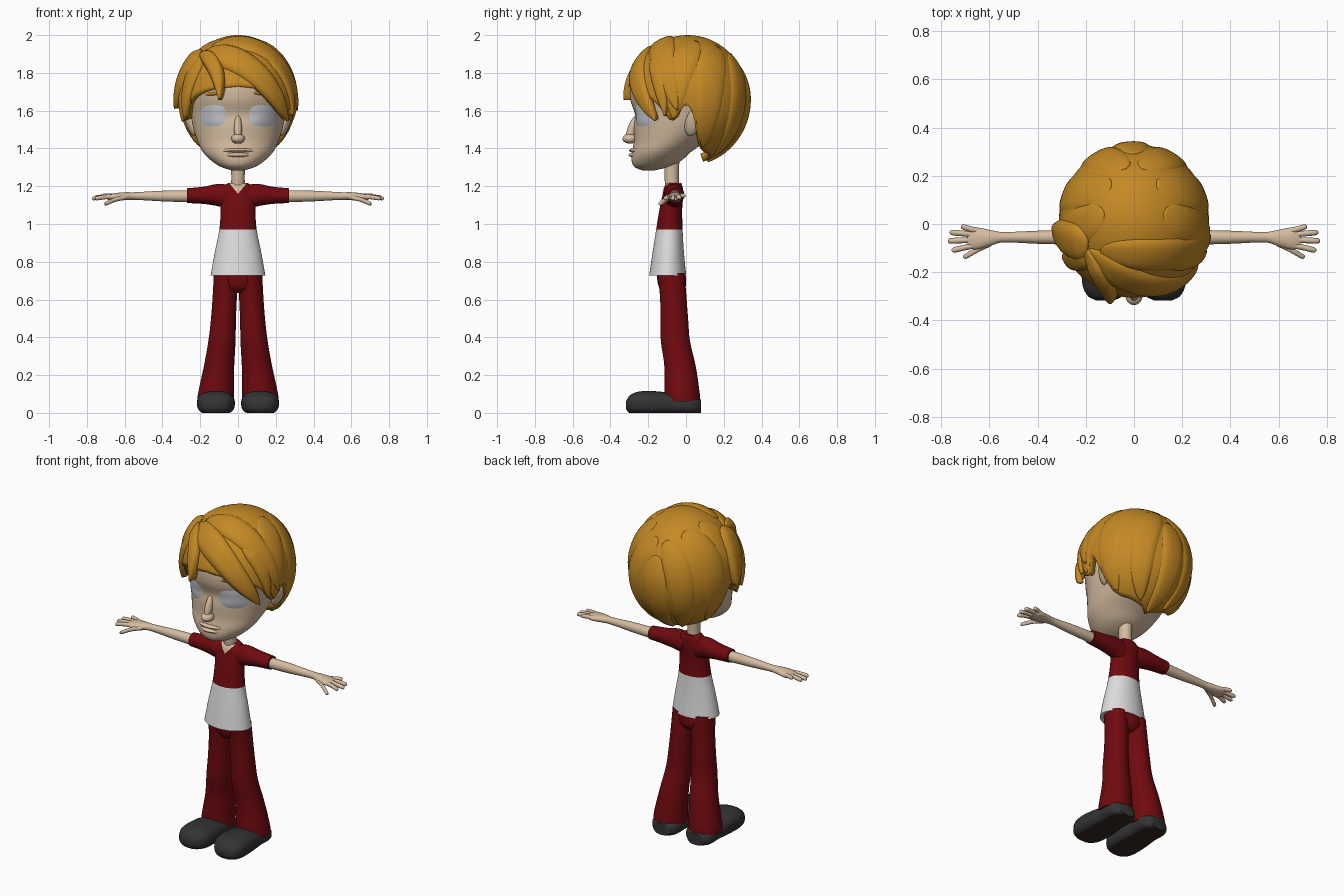
import bpy, bmesh, math
from mathutils import Vector, Matrix, Euler

if "Cube" in bpy.data.objects:
    bpy.data.objects.remove(bpy.data.objects["Cube"])


def material(name, rgb):
    m = bpy.data.materials.new(name)
    m.diffuse_color = (*rgb, 1)
    m.use_nodes = True
    m.node_tree.nodes["Principled BSDF"].inputs["Base Color"].default_value = m.diffuse_color
    return m


SKIN = material("skin", (0.66, 0.50, 0.35))
HAIR = material("ginger_hair", (0.55, 0.25, 0.018))
RED = material("dark_red_cloth", (0.16, 0.003, 0.005))
WHITE = material("white_cloth", (0.72, 0.72, 0.72))
EYE = material("eye_grey", (0.55, 0.56, 0.60))
SHOE = material("shoe_black", (0.033, 0.033, 0.035))
SOLE = material("sole_brown", (0.035, 0.02, 0.014))


def make(name, bm, mats, mirror=False, rule=None, thick=0):
    bmesh.ops.recalc_face_normals(bm, faces=bm.faces)
    if rule:
        for f in bm.faces:
            f.material_index = rule(f.calc_center_median())
    me = bpy.data.meshes.new(name)
    bm.to_mesh(me)
    bm.free()
    for m in mats:
        me.materials.append(m)
    me.shade_smooth()
    me.set_sharp_from_angle(angle=math.radians(50))
    ob = bpy.data.objects.new(name, me)
    bpy.context.collection.objects.link(ob)
    if thick:
        mod = ob.modifiers.new("thickness", 'SOLIDIFY')
        mod.thickness, mod.offset = thick, -1
    if mirror:
        ob.modifiers.new("mirror", 'MIRROR')
    return ob


def interp(rows, t):
    """Smooth interpolation through rows (key, values...)."""
    i = max(k for k in range(len(rows) - 1) if k == 0 or rows[k][0] <= t)
    a, b = rows[i], rows[i + 1]
    p, q = rows[max(i - 1, 0)], rows[min(i + 2, len(rows) - 1)]
    h = b[0] - a[0]
    s = (t - a[0]) / h
    out = []
    for c in range(1, len(a)):
        m0 = (b[c] - p[c]) / (b[0] - p[0]) * h
        m1 = (q[c] - a[c]) / (q[0] - a[0]) * h
        out.append((2*s**3 - 3*s*s + 1) * a[c] + (s**3 - 2*s*s + s) * m0
                   + (3*s*s - 2*s**3) * b[c] + (s**3 - s*s) * m1)
    return out


def grid_faces(bm, rows, closed):
    for r0, r1 in zip(rows, rows[1:]):
        n = len(r0)
        for j in range(n if closed else n - 1):
            k = (j + 1) % n
            bm.faces.new((r0[j], r0[k], r1[k], r1[j]))


def loft(name, rows, mats, axis='Z', n=40, steps=5, power=1, floor=None, **kw):
    """Elliptical sections (position, centre a, centre b, radius a, radius b)."""
    keys = [a[0] + (b[0] - a[0]) * i / steps for a, b in zip(rows, rows[1:]) for i in range(steps)]
    bm, rings = bmesh.new(), []
    for t in keys + [rows[-1][0]]:
        ca, cb, ra, rb = interp(rows, t)
        ring = []
        for i in range(n):
            c, s = math.cos(math.tau * i / n), math.sin(math.tau * i / n)
            u = ca + ra * math.copysign(abs(c) ** power, c)
            v = cb + rb * math.copysign(abs(s) ** power, s)
            if floor is not None:
                v = max(v, floor)
            ring.append(bm.verts.new({'X': (t, u, v), 'Y': (u, t, v), 'Z': (u, v, t)}[axis]))
        rings.append(ring)
    grid_faces(bm, rings, True)
    bm.faces.new(rings[0])
    bm.faces.new(rings[-1])
    return make(name, bm, mats, **kw)


def patch(name, rows, shape, mat, lift, nu=32, nv=8, **kw):
    """Thin plate laid on the front of a loft; shape(u, v) gives x, z, bulge."""
    bm, grid = bmesh.new(), []
    for j in range(nv + 1):
        line = []
        for i in range(nu + 1):
            x, z, bulge = shape(i / nu, j / nv)
            _, cy, rx, ry = interp(rows, z)
            y = cy - ry * math.sqrt(max(0, 1 - (x / rx) ** 2))
            line.append(bm.verts.new((x, y - lift * bulge, z)))
        grid.append(line)
    grid_faces(bm, grid, False)
    bmesh.ops.remove_doubles(bm, verts=bm.verts, dist=1e-5)
    return make(name, bm, [mat], **kw)


def oval(cx, cz, rx, rz, power=1, tilt=0):
    def shape(u, v):
        c, s = math.cos(math.tau * u), math.sin(math.tau * u)
        x = v * rx * math.copysign(abs(c) ** power, c)
        z = v * rz * math.copysign(abs(s) ** power, s)
        return cx + x, cz + z + tilt * x, 1.1 - v * v
    return shape


def blob(name, loc, size, mat, rot=(0, 0, 0), mirror=False):
    bm = bmesh.new()
    mx = Matrix.LocRotScale(Vector(loc), Euler([math.radians(a) for a in rot]), Vector(size))
    bmesh.ops.create_uvsphere(bm, u_segments=28, v_segments=16, radius=1, matrix=mx)
    return make(name, bm, [mat], mirror=mirror)


# Head and face
head = [(1.283, 0, -.20, .03, .03), (1.30, 0, -.185, .085, .085), (1.33, 0, -.16, .135, .127),
        (1.38, 0, -.13, .185, .155), (1.44, 0, -.085, .215, .19), (1.52, 0, -.04, .24, .235),
        (1.58, 0, -.035, .25, .235), (1.66, 0, -.03, .258, .265), (1.75, 0, -.02, .262, .27),
        (1.84, 0, -.01, .22, .22), (1.92, 0, 0, .13, .13), (1.95, 0, 0, .03, .03)]
loft("head", head, [SKIN], n=64)
patch("eye", head, oval(.132, 1.573, .073, .056, .8, -.05), EYE, .012, mirror=True)
patch("eyebrow", head, oval(.13, 1.69, .05, .009, 1, -.08), HAIR, .009, nv=4, mirror=True)
patch("upper_lip", head, oval(0, 1.390, .085, .011), SKIN, .016)
patch("lower_lip", head, oval(0, 1.366, .06, .012), SKIN, .016)
blob("nose_tip", (0, -.296, 1.452), (.036, .040, .027), SKIN)
blob("nose_bridge", (0, -.283, 1.505), (.021, .026, .075), SKIN, (-20, 0, 0))
blob("ear", (.252, .037, 1.538), (.022, .042, .076), SKIN, (-20, 14, -15), True)
loft("neck", [(1.16, 0, -.065, .045, .035), (1.22, 0, -.075, .036, .037),
              (1.34, 0, -.075, .038, .04)], [SKIN])

# Hair: a cap on an ellipsoid with a hairline, overlaid with tapered locks
CENTRE, RADII = Vector((0, .01, 1.66)), Vector((.312, .322, .34))


def direction(az, el):
    a, e = math.radians(az), math.radians(el)
    return Vector((math.cos(e) * math.sin(a), -math.cos(e) * math.cos(a), math.sin(e)))


def on_scalp(d, off=0):
    return CENTRE + RADII * d * (1 + off)


hairline = [(0, 1.73), (30, 1.71), (50, 1.67), (62, 1.62), (72, 1.55), (79, 1.56), (85, 1.62),
            (92, 1.62), (97, 1.54), (104, 1.42), (130, 1.37), (181, 1.33)]
bm, rows = bmesh.new(), []
for j in range(25):
    row = []
    for i in range(96):
        az = i * 3.75 - 180
        low = math.degrees(math.asin((interp(hairline, abs(az))[0] - 1.66) / .34))
        row.append(bm.verts.new(on_scalp(direction(az, 88 + (low - 88) * j / 24))))
    rows.append(row)
grid_faces(bm, rows, True)
bm.faces.new(rows[0])
make("hair_cap", bm, [HAIR], thick=.045)


def lock(name, start, bend, tip, width, lift):
    a, b, c = direction(*start), direction(*bend), direction(*tip)
    bm, grid = bmesh.new(), []
    for i in range(29):
        t = .01 + .985 * i / 28
        p = (a * (1 - t) ** 2 + b * 2 * t * (1 - t) + c * t * t).normalized()
        side = ((b - a) * (1 - t) + (c - b) * t).cross(p).normalized()
        w = width * 2.26 * t ** .5 * (1 - t) ** .7
        line = []
        for k in range(-6, 7):
            j = k / 6
            off = -.03 + (.03 + lift * min(1, .3 + t * 2.5)) * (1 - j ** 4)
            line.append(bm.verts.new(on_scalp((p + side * w * j).normalized(), off)))
        grid.append(line)
    grid_faces(bm, grid, False)
    make(name, bm, [HAIR], thick=.012)


lock("fringe_sweep", (-60, 42), (2, 42), (58, -19), .27, .065)
lock("fringe_upper_sweep", (-50, 54), (48, 56), (80, -10), .27, .045)
lock("fringe_point", (-62, 44), (-18, 34), (-17, -1), .15, .11)
lock("parting_side_lock", (-62, 48), (-72, 34), (-86, -8), .30, .10)
lock("parting_front_lock", (-55, 44), (-55, 30), (-64, -17), .19, .07)
lock("temple_lock_left", (40, 40), (62, 25), (68, -15), .15, .05)
lock("temple_lock_right", (-80, 40), (-70, 25), (-75, -20), .17, .045)
for s in (1, -1):
    lock("side_lock", (s * 110, 65), (s * 78, 35), (s * 76, -18), .30, .025)
    lock("back_side_lock", (s * 150, 55), (s * 105, 30), (s * 112, -48), .33, .02)
    lock("back_lock", (s * 175, 45), (s * 140, 10), (s * 150, -60), .30, .03)
lock("nape_lock", (180, 30), (185, -10), (178, -72), .30, .035)

# Shirt: white below the seam, with a skin V at the collar
shirt = [(.727, 0, -.097, .145, .098), (.85, 0, -.094, .123, .083), (.97, 0, -.088, .099, .070),
         (1.08, 0, -.080, .092, .060), (1.15, 0, -.070, .100, .055), (1.19, 0, -.066, .093, .049),
         (1.217, 0, -.062, .052, .037)]
loft("shirt", shirt, [RED, WHITE], rule=lambda c: 1 if c.z < .97 else 0)
patch("collar_opening", shirt, lambda u, v: ((2 * u - 1) * .046 * v, 1.16 + .055 * v, 1),
      SKIN, .004, nu=12)
loft("sleeve", [(.04, -.065, 1.14, .05, .065), (.10, -.062, 1.153, .052, .06),
                (.18, -.057, 1.152, .048, .046), (.27, -.055, 1.15, .041, .039)],
     [RED], 'X', mirror=True)

# Arms and hands
loft("arm", [(.25, -.055, 1.147, .031, .032), (.40, -.055, 1.148, .027, .028),
             (.55, -.055, 1.148, .022, .020), (.60, -.058, 1.147, .034, .021),
             (.66, -.060, 1.143, .046, .019), (.69, -.060, 1.141, .036, .013)],
     [SKIN], 'X', n=28, mirror=True)
for name, y0, x1, y1, z1 in (("little_finger", -.030, .718, -.012, 1.150),
                             ("ring_finger", -.045, .764, -.035, 1.140),
                             ("middle_finger", -.065, .772, -.070, 1.136),
                             ("index_finger", -.085, .756, -.108, 1.136),
                             ("thumb", -.078, .708, -.135, 1.108)):
    x0 = .59 if name == "thumb" else .64
    loft(name, [(x0, y0, 1.143, .013, .013), ((x0 + x1) / 2, (y0 + y1) / 2, (1.15 + z1) / 2, .012, .012),
                (x1 - .008, y1, z1, .011, .011), (x1, y1, z1 - .001, .004, .004)],
         [SKIN], 'X', n=14, steps=4, mirror=True)

# Trousers
loft("trouser_hips", [(.635, 0, -.072, .04, .045), (.67, 0, -.073, .10, .072),
                      (.75, 0, -.08, .124, .076)], [RED])
loft("trouser_leg", [(.06, .118, -.020, .097, .095), (.10, .117, -.021, .095, .094),
                     (.25, .100, -.032, .080, .083), (.38, .085, -.056, .072, .077),
                     (.50, .077, -.062, .066, .073), (.62, .070, -.068, .064, .070),
                     (.74, .068, -.080, .060, .072)], [RED], mirror=True)

# Shoes with brown soles
loft("shoe", [(-.318, .120, .040, .035, .020), (-.30, .120, .045, .070, .045),
              (-.25, .118, .050, .096, .063), (-.15, .116, .050, .099, .064),
              (-.05, .115, .045, .090, .055), (.04, .115, .040, .085, .050),
              (.08, .115, .035, .050, .035)], [SHOE, SOLE], 'Y', power=.8, floor=0,
     mirror=True, rule=lambda c: 1 if c.z < .004 else 0)
